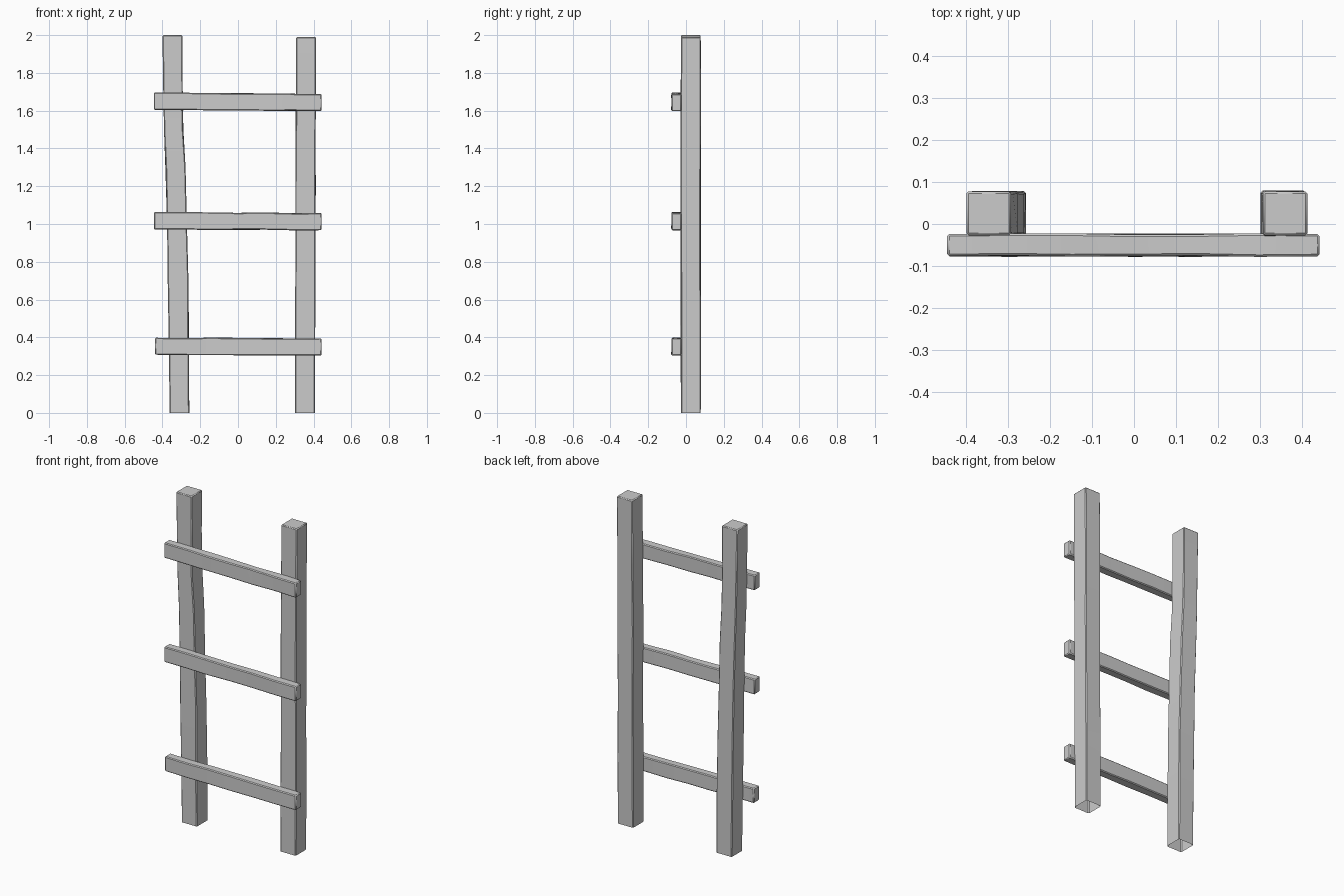
import bpy, bmesh, random
from mathutils import Vector

if "Cube" in bpy.data.objects:
    bpy.data.objects.remove(bpy.data.objects["Cube"])

random.seed(4)


def beam(name, sections, bevel, jitter, open_start=False):
    """Loft four-cornered sections into a slightly worn wooden beam."""
    bm = bmesh.new()
    rings = []
    for i, corners in enumerate(sections):
        inner = 0 < i < len(sections) - 1
        ring = []
        for c in corners:
            v = Vector(c)
            if inner:
                v += Vector([random.uniform(-jitter, jitter) for _ in range(3)])
            ring.append(bm.verts.new(v))
        rings.append(ring)
    for a, b in zip(rings, rings[1:]):
        for k in range(4):
            n = (k + 1) % 4
            bm.faces.new((a[k], a[n], b[n], b[k]))
    if not open_start:
        bm.faces.new(rings[0][::-1])
    bm.faces.new(rings[-1])
    bmesh.ops.recalc_face_normals(bm, faces=bm.faces)
    me = bpy.data.meshes.new(name)
    bm.to_mesh(me)
    bm.free()
    ob = bpy.data.objects.new(name, me)
    bpy.context.collection.objects.link(ob)
    mod = ob.modifiers.new("worn_edges", 'BEVEL')
    mod.width = bevel
    mod.segments = 1
    mod.limit_method = 'ANGLE'
    mod.angle_limit = 0.8
    bpy.ops.object.select_all(action='DESELECT')
    bpy.context.view_layer.objects.active = ob
    ob.select_set(True)
    bpy.ops.object.shade_smooth_by_angle(angle=0.6)
    return ob


# Upright posts: (z, x left, x right) stations, open underneath
def post(name, stations):
    y0, y1 = -0.027, 0.078
    secs = [[(a, y0, z), (b, y0, z), (b, y1, z), (a, y1, z)] for z, a, b in stations]
    return beam(name, secs, 0.005, 0.002, open_start=True)


post("left_post", [(0, -.362, -.258), (.35, -.365, -.26), (.7, -.371, -.264),
                   (1.0, -.377, -.271), (1.3, -.384, -.279), (1.5, -.39, -.291),
                   (1.75, -.396, -.293), (2.0, -.4, -.294)])
post("right_post", [(0, .302, .407), (.4, .303, .408), (.8, .304, .409),
                    (1.2, .305, .410), (1.6, .306, .412), (1.99, .308, .414)])


# Rungs across the front: bottom and top heights at each end
def rung(name, x0, x1, left, right):
    y0, y1 = -0.077, -0.024
    secs = []
    n = 6
    for i in range(n + 1):
        t = i / n
        x = x0 + (x1 - x0) * t
        lo = left[0] + (right[0] - left[0]) * t
        hi = left[1] + (right[1] - left[1]) * t
        secs.append([(x, y0, lo), (x, y1, lo), (x, y1, hi), (x, y0, hi)])
    return beam(name, secs, 0.005, 0.002)


rung("lower_rung", -.44, .443, (.308, .398), (.304, .395))
rung("middle_rung", -.445, .443, (.971, .064 + 1), (.967, 1.057))
rung("upper_rung", -.446, .443, (1.605, 1.697), (1.597, 1.687))
